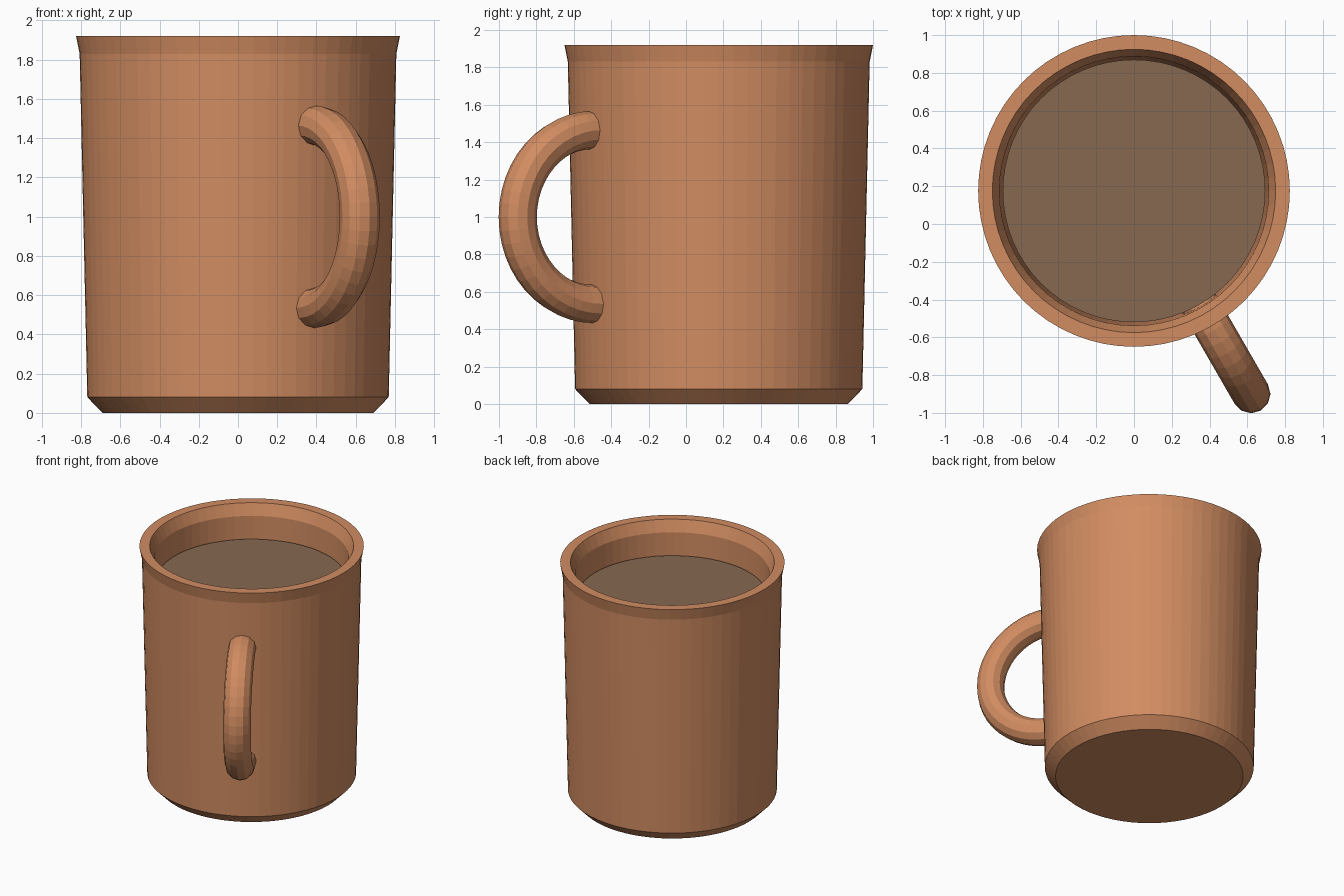
import bpy, bmesh, math
from mathutils import Vector

cube = bpy.data.objects.get("Cube")
if cube:
    bpy.data.objects.remove(cube, do_unlink=True)

CENTRE = Vector((0, 0.175, 0))
SIDES = 64


def material(name, colour):
    mat = bpy.data.materials.new(name)
    mat.use_nodes = True
    mat.diffuse_color = (*colour, 1)
    mat.node_tree.nodes["Principled BSDF"].inputs["Base Color"].default_value = (*colour, 1)
    return mat


def lathe(name, profile, mat):
    """Revolve a (radius, height) profile that starts and ends on the axis."""
    bm = bmesh.new()
    verts = [bm.verts.new((r, 0, z)) for r, z in profile]
    edges = [bm.edges.new(pair) for pair in zip(verts, verts[1:])]
    bmesh.ops.spin(bm, geom=verts + edges, axis=(0, 0, 1), cent=(0, 0, 0),
                   angle=math.tau, steps=SIDES, use_duplicate=False)
    bmesh.ops.remove_doubles(bm, verts=bm.verts[:], dist=0.0005)
    bmesh.ops.recalc_face_normals(bm, faces=bm.faces[:])
    mesh = bpy.data.meshes.new(name)
    bm.to_mesh(mesh)
    bm.free()
    mesh.materials.append(mat)
    obj = bpy.data.objects.new(name, mesh)
    obj.location = CENTRE
    bpy.context.collection.objects.link(obj)
    return obj


clay = material("terracotta", (0.64, 0.264, 0.12))
drink = material("dark_drink", (0.24, 0.14, 0.083))

# Cup: chamfered foot, tapered wall, flared lip and hollow inside
lathe("cup", [(0, 0), (0.69, 0), (0.768, 0.08), (0.807, 1.83), (0.825, 1.92),
              (0.75, 1.92), (0.713, 1.83), (0.675, 0.1), (0, 0.1)], clay)

# Drink: thin disc just clear of the wall
lathe("drink_surface", [(0, 1.63), (0.695, 1.63), (0.695, 1.65), (0, 1.65)], drink)

# Handle: upright ring sunk halfway into the wall, turned to the front left
turn = math.radians(-60)
direction = Vector((math.cos(turn), math.sin(turn), 0))
bpy.ops.mesh.primitive_torus_add(
    major_segments=48, minor_segments=12, major_radius=0.465, minor_radius=0.102,
    location=CENTRE + direction * 0.776 + Vector((0, 0, 1)),
    rotation=(math.pi / 2, 0, turn))
handle = bpy.context.object
handle.name = "handle"
handle.data.materials.append(clay)
